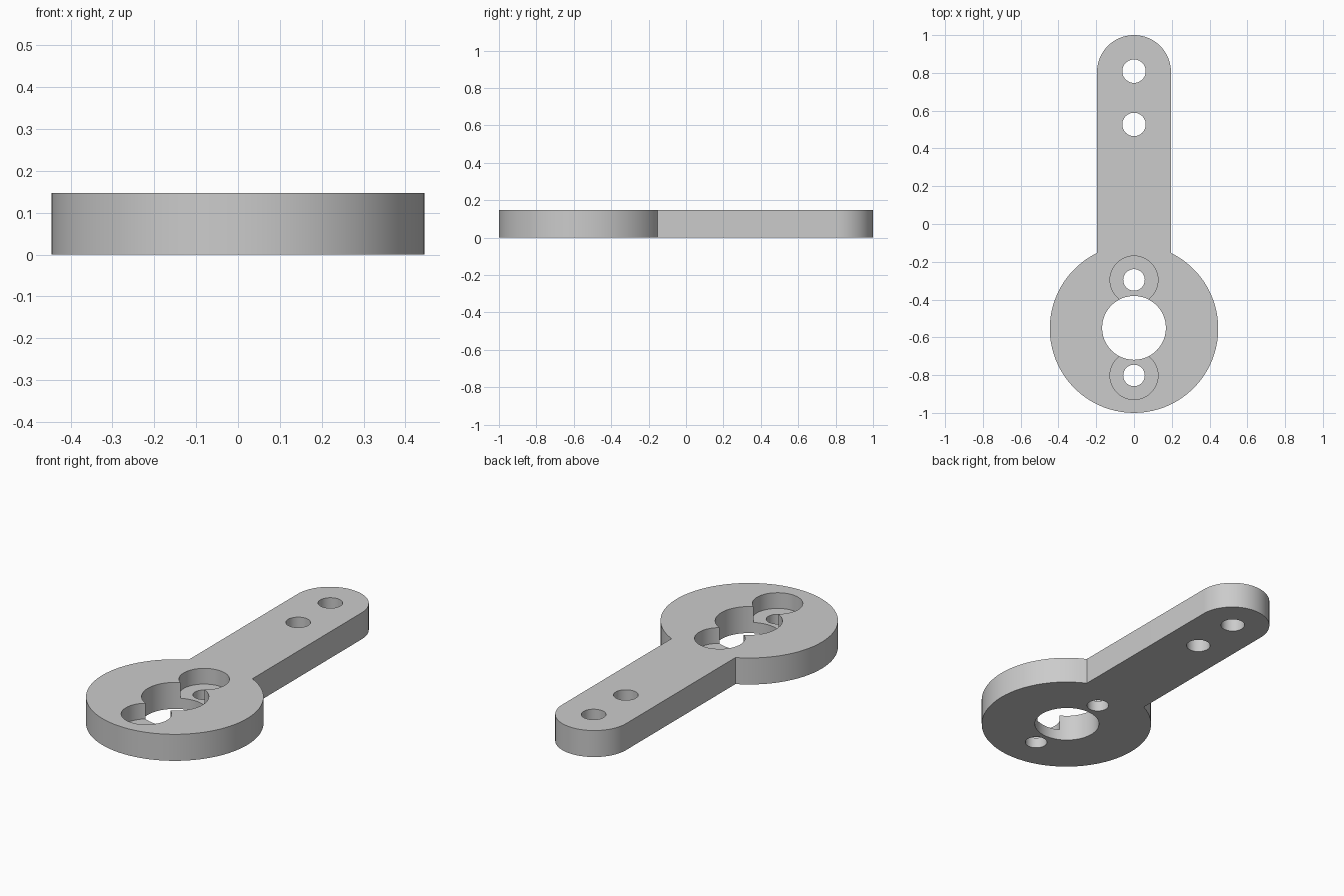
import bpy
import bmesh
from math import asin, cos, pi, sin

if "Cube" in bpy.data.objects:
    bpy.data.objects.remove(bpy.data.objects["Cube"], do_unlink=True)

HEIGHT = 0.147
HUB_Y, HUB_R = -0.554, 0.446
ARM_R = 0.196
TIP_Y = 1 - ARM_R
POCKET_FLOOR = 0.06

grey = bpy.data.materials.new("plain grey")
grey.use_nodes = True
grey.diffuse_color = (0.6, 0.6, 0.6, 1)
grey.node_tree.nodes["Principled BSDF"].inputs["Base Color"].default_value = (0.6, 0.6, 0.6, 1)


def arc(cy, r, start, end, steps):
    """Points along an arc centred on x = 0."""
    angles = [start + (end - start) * i / steps for i in range(steps + 1)]
    return [(r * cos(a), cy + r * sin(a)) for a in angles]


def prism(name, outline, z0, z1):
    """Extrude a closed outline between two heights."""
    bm = bmesh.new()
    base = bm.faces.new([bm.verts.new((x, y, z0)) for x, y in outline])
    top = bmesh.ops.extrude_face_region(bm, geom=[base])["geom"]
    moved = [v for v in top if isinstance(v, bmesh.types.BMVert)]
    bmesh.ops.translate(bm, vec=(0, 0, z1 - z0), verts=moved)
    bmesh.ops.recalc_face_normals(bm, faces=bm.faces)
    mesh = bpy.data.meshes.new(name)
    bm.to_mesh(mesh)
    bm.free()
    mesh.materials.append(grey)
    obj = bpy.data.objects.new(name, mesh)
    bpy.context.collection.objects.link(obj)
    return obj


# Round hub flowing into a straight arm with a rounded tip
neck = asin(ARM_R / HUB_R)
outline = arc(HUB_Y, HUB_R, pi / 2 + neck, 5 * pi / 2 - neck, 72)
outline += arc(TIP_Y, ARM_R, 0, pi, 40)
lever = prism("lever_arm", outline, 0, HEIGHT)


def cut(name, y, r, floor=-0.1):
    """Cut a round hole, or a pocket down to the given floor."""
    circle = arc(y, r, 0, 2 * pi, 48)[:-1]
    cutter = prism(name, circle, floor, HEIGHT + 0.1)
    cutter.hide_render = True
    mod = lever.modifiers.new(name, "BOOLEAN")
    mod.operation = "DIFFERENCE"
    mod.solver = "EXACT"
    mod.object = cutter
    bpy.context.view_layer.objects.active = lever
    bpy.ops.object.modifier_apply(modifier=mod.name)
    bpy.data.objects.remove(cutter, do_unlink=True)


bpy.ops.object.select_all(action="DESELECT")
lever.select_set(True)

# Central bore, counterbored screw holes and arm holes
cut("bore", -0.55, 0.169)
for y in (-0.296, -0.802):
    cut("screw_pocket", y, 0.127, POCKET_FLOOR)
    cut("screw_hole", y, 0.057)
for y in (0.527, 0.809):
    cut("arm_hole", y, 0.062)

bpy.context.view_layer.objects.active = lever
lever.select_set(True)
bpy.ops.object.shade_smooth_by_angle(angle=pi / 6)
